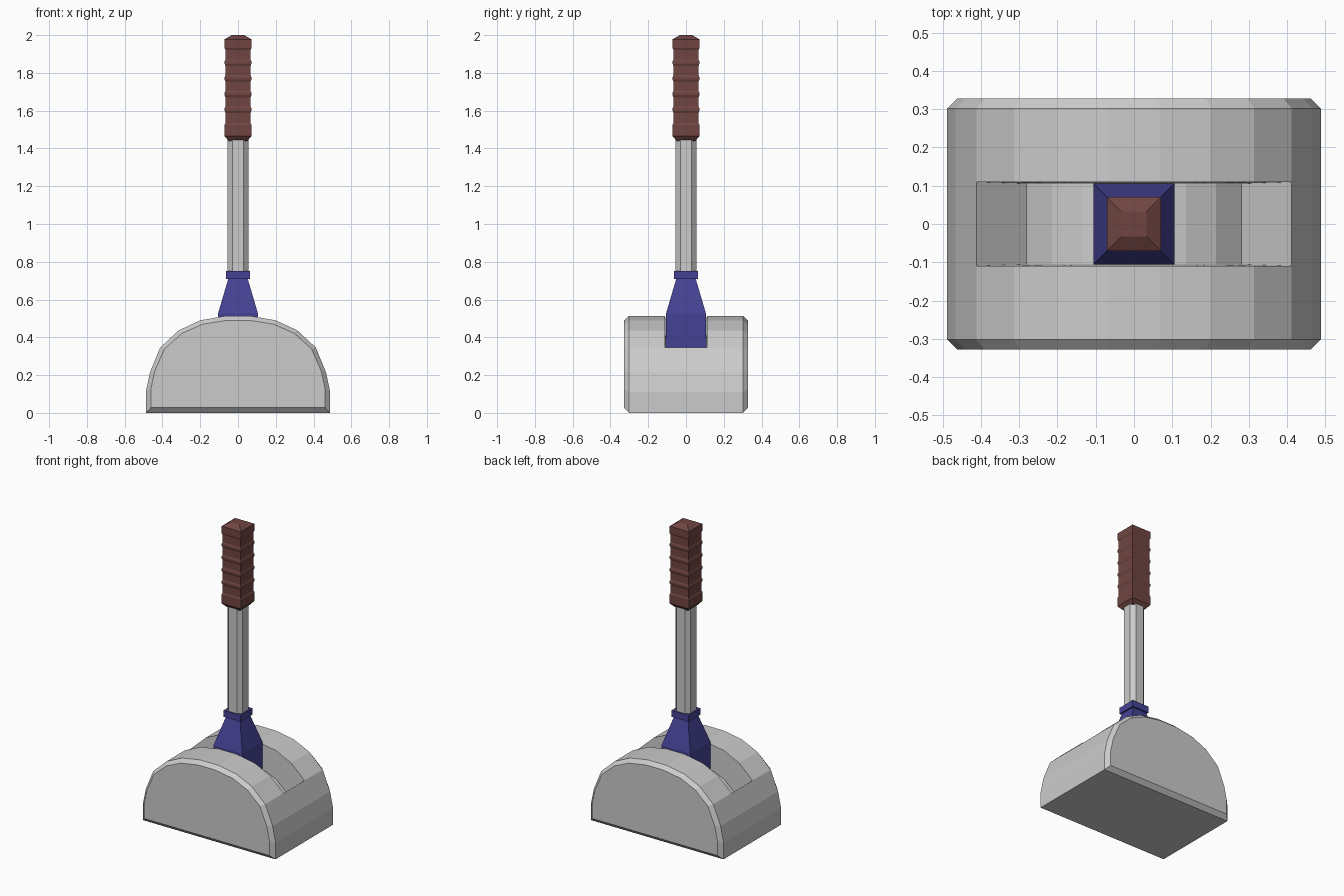
import bpy, bmesh

if "Cube" in bpy.data.objects:
    bpy.data.objects.remove(bpy.data.objects["Cube"])


def material(name, color):
    m = bpy.data.materials.new(name)
    m.diffuse_color = (*color, 1)
    m.use_nodes = True
    m.node_tree.nodes["Principled BSDF"].inputs["Base Color"].default_value = m.diffuse_color
    return m


def finish(bm, name, mat=None):
    bmesh.ops.recalc_face_normals(bm, faces=bm.faces)
    me = bpy.data.meshes.new(name)
    bm.to_mesh(me)
    bm.free()
    ob = bpy.data.objects.new(name, me)
    bpy.context.collection.objects.link(ob)
    if mat:
        me.materials.append(mat)
    return ob


def loft(bm, rings):
    """Join matching closed rings of points and cap both ends."""
    vs = [[bm.verts.new(p) for p in r] for r in rings]
    n = len(vs[0])
    strips = [[bm.faces.new((a[i], a[(i + 1) % n], b[(i + 1) % n], b[i]))
               for i in range(n)] for a, b in zip(vs, vs[1:])]
    bm.faces.new(vs[0])
    bm.faces.new(vs[-1])
    return strips


def square(h, z):
    return [(-h, -h, z), (h, -h, z), (h, h, z), (-h, h, z)]


def square_column(name, levels, mat):
    bm = bmesh.new()
    loft(bm, [square(h, z) for h, z in levels])
    return finish(bm, name, mat)


blue = material("blue", (0.06, 0.055, 0.30))
brown = material("brown", (0.16, 0.06, 0.055))

# domed base with chamfered ends
half = [(0.488, 0), (0.488, 0.11), (0.466, 0.215), (0.412, 0.346),
        (0.314, 0.437), (0.2, 0.49), (0.067, 0.513)]
profile = half + [(-x, z) for x, z in reversed(half)]
inner = [(x * 0.945, 0.028 + z * 0.9) for x, z in profile]
bm = bmesh.new()
stations = [(-0.328, inner), (-0.302, profile), (-0.11, profile),
            (0.11, profile), (0.302, profile), (0.328, inner)]
strips = loft(bm, [[(x, y, z) for x, z in p] for y, p in stations])

# slot sunk into the top of the dome
slot = [f for f in strips[2]
        if all(abs(v.co.x) < 0.42 for v in f.verts)]
ext = bmesh.ops.extrude_face_region(bm, geom=slot)["geom"]
bmesh.ops.delete(bm, geom=slot, context="FACES")
for v in ext:
    if isinstance(v, bmesh.types.BMVert):
        v.co.x *= 0.68
        v.co.y *= 0.96
        v.co.z *= 0.68
finish(bm, "base")

# tapered socket and its collar
square_column("socket", [(0.106, 0.2), (0.106, 0.525), (0.05, 0.715)], blue)
square_column("collar", [(0.063, 0.71), (0.063, 0.752)], blue)

# eight-sided shaft
a, b = 0.055, 0.03
section = [(a, -b), (a, b), (b, a), (-b, a), (-a, b), (-a, -b), (-b, -a), (b, -a)]
bm = bmesh.new()
loft(bm, [[(x, y, z) for x, y in section] for z in (0.72, 1.47)])
finish(bm, "shaft")

# ribbed square grip
levels = [(0.05, 1.44), (0.071, 1.465), (0.071, 1.525), (0.066, 1.535)]
for i in range(4):
    z = 1.605 + i * 0.083
    levels += [(0.066, z - 0.018), (0.071, z - 0.006), (0.071, z + 0.006), (0.066, z + 0.018)]
levels += [(0.066, 1.922), (0.071, 1.932), (0.071, 1.978), (0.033, 2.0)]
square_column("grip", levels, brown)
